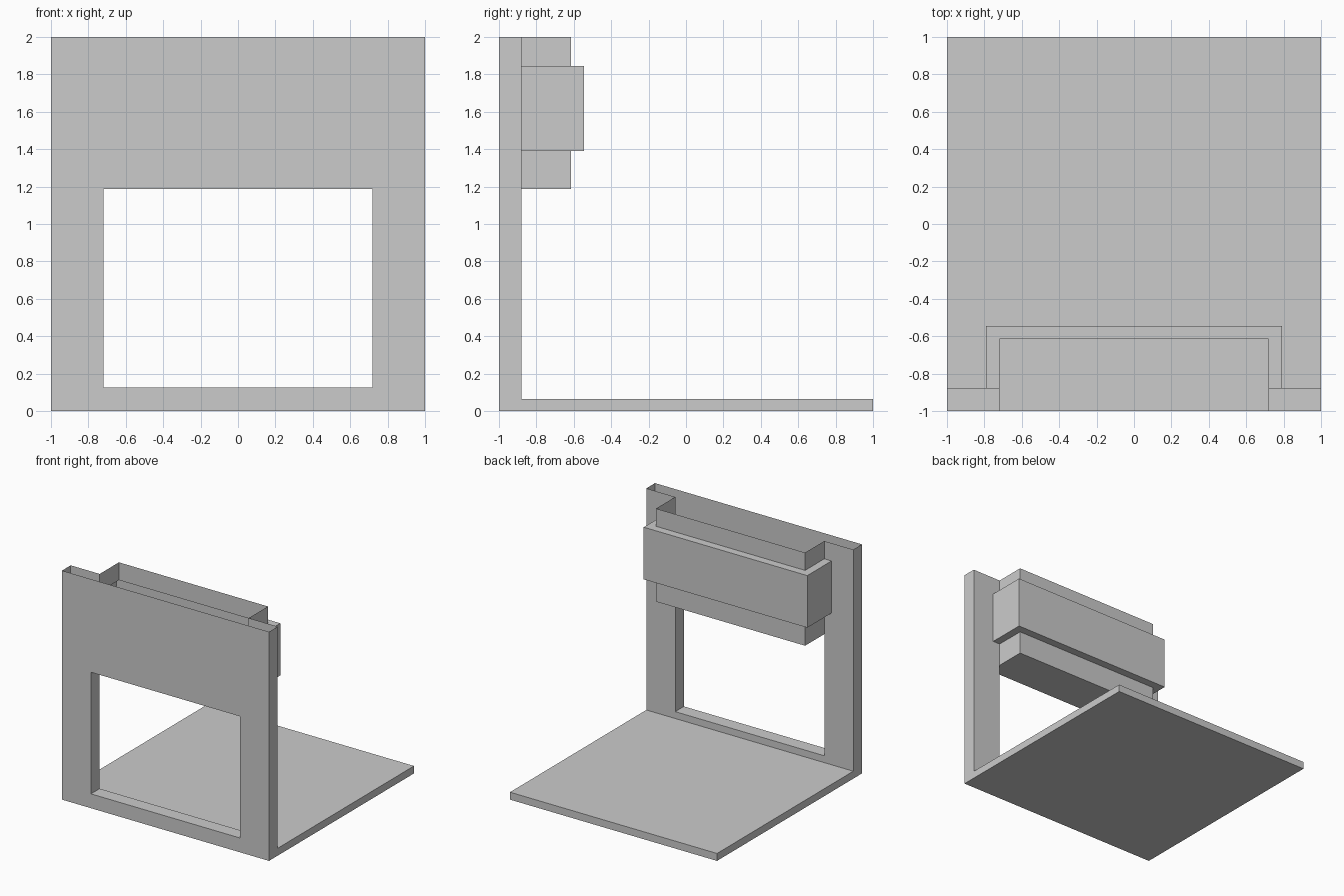
import bpy, bmesh

if "Cube" in bpy.data.objects:
    bpy.data.objects.remove(bpy.data.objects["Cube"])

X, WX = 1.0, 0.72                 # half width of wall, of opening / hood
YF, YB = -1.0, -0.88              # front and back of wall
YH = -0.615                       # back of hood
ZF, ZS, ZO, ZT = 0.065, 0.125, 1.187, 2.0   # floor top, sill, opening top, rim
BAND = 0.07                       # how far the band stands out


def make(name, quads):
    """Turn a list of quads into one welded shell with flat faces."""
    bm = bmesh.new()
    for q in quads:
        bm.faces.new([bm.verts.new(p) for p in q])
    bmesh.ops.remove_doubles(bm, verts=bm.verts, dist=1e-5)
    bmesh.ops.recalc_face_normals(bm, faces=bm.faces)
    me = bpy.data.meshes.new(name)
    bm.to_mesh(me)
    bm.free()
    ob = bpy.data.objects.new(name, me)
    bpy.context.collection.objects.link(ob)
    return ob


def panel(y, xs, zs, skip):
    """Upright grid of quads at depth y, leaving out the skipped cells."""
    return [[(xs[i], y, zs[j]), (xs[i + 1], y, zs[j]),
             (xs[i + 1], y, zs[j + 1]), (xs[i], y, zs[j + 1])]
            for i in range(len(xs) - 1) for j in range(len(zs) - 1)
            if (i, j) not in skip]


def side(x, y0, y1, z0, z1):
    return [(x, y0, z0), (x, y1, z0), (x, y1, z1), (x, y0, z1)]


def level(z, x, y0, y1):
    return [(-x, y0, z), (x, y0, z), (x, y1, z), (-x, y1, z)]


# Hollow wall, open along the top and behind into the hood
xs = [-X, -WX, WX, X]
zs = [0, ZF, ZS, ZO, ZT]
wall = panel(YF, xs, zs, {(1, 2)})
wall += panel(YB, xs, zs, {(0, 0), (1, 0), (2, 0), (1, 2), (1, 3)})
for s in (-1, 1):
    wall += [side(s * X, YF, YB, a, b) for a, b in zip(zs, zs[1:])]
    wall.append(side(s * WX, YF, YB, ZS, ZO))
wall += [level(ZS, WX, YF, YB), level(0, X, YF, YB)]
make("wall_frame", wall)

# Floor slab, joined to the foot of the wall
floor = [level(0, X, YB, 1), level(ZF, X, YB, 1),
         side(-X, YB, 1, 0, ZF), side(X, YB, 1, 0, ZF)]
floor += panel(1, [-X, X], [0, ZF], set())
make("floor_slab", floor)


# Open hood behind the wall, with a wider band around its middle
def hood_ring(z, out):
    x, y = WX + out, YH + out
    return [(-x, YB, z), (-x, y, z), (x, y, z), (x, YB, z)]


rings = [hood_ring(z, o) for z, o in
         [(ZO, 0), (1.39, 0), (1.39, BAND), (1.845, BAND), (1.845, 0), (ZT, 0)]]
hood = [[a[i], a[i + 1], b[i + 1], b[i]]
        for a, b in zip(rings, rings[1:]) for i in range(3)]
hood += [level(ZO, WX, YF, YB), level(ZO, WX, YB, YH)]
make("hood", hood)
